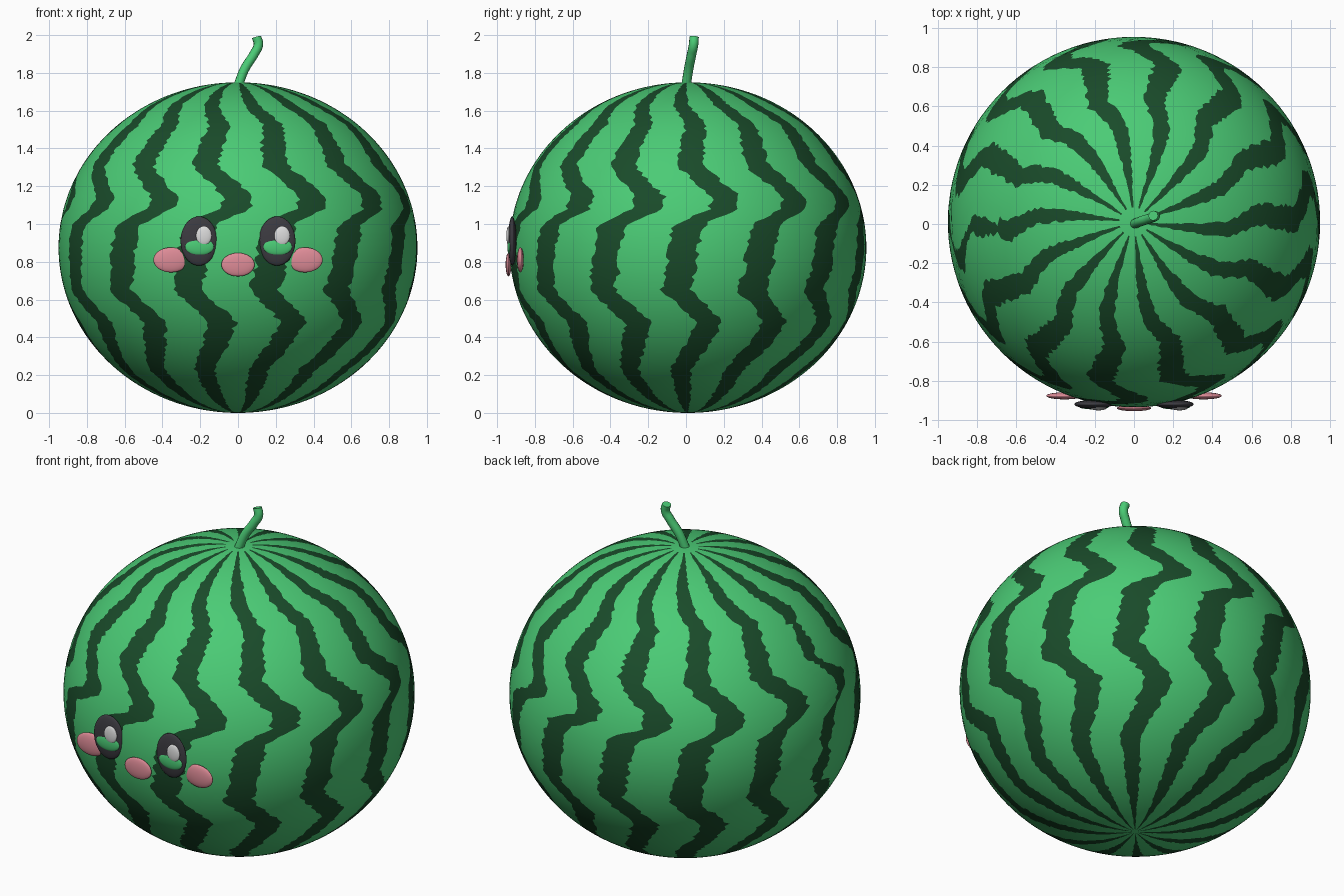
import bpy, bmesh, math, random
from mathutils import Vector

if "Cube" in bpy.data.objects:
    bpy.data.objects.remove(bpy.data.objects["Cube"])

random.seed(4)


def material(name, rgb):
    m = bpy.data.materials.new(name)
    m.diffuse_color = (*rgb, 1)
    m.use_nodes = True
    m.node_tree.nodes["Principled BSDF"].inputs["Base Color"].default_value = m.diffuse_color
    return m


LIGHT = material("light green", (0.07, 0.6, 0.18))
DARK = material("dark green", (0.01, 0.07, 0.023))
BLACK = material("charcoal", (0.045, 0.043, 0.052))
WHITE = material("soft white", (0.72, 0.72, 0.72))
PINK = material("pink", (0.73, 0.26, 0.31))


def finish(bm, name, *mats):
    bmesh.ops.recalc_face_normals(bm, faces=bm.faces)
    for f in bm.faces:
        f.smooth = True
    me = bpy.data.meshes.new(name)
    bm.to_mesh(me)
    bm.free()
    for m in mats:
        me.materials.append(m)
    ob = bpy.data.objects.new(name, me)
    bpy.context.collection.objects.link(ob)
    return ob


# Rind: rings twisted by a zigzag so the stripe edges follow mesh columns
RX, RY, RZ, CY = 0.95, 0.945, 0.875, 0.01
STRIPES, RINGS, COLS = 14, 160, 8
ZIGZAG = [(0, -16), (0.23, -16), (0.36, -9), (0.48, -5.5), (0.65, -17), (0.76, -15),
          (0.9, -14), (1.0, -12), (1.08, -1), (1.15, 0), (1.31, -12), (1.42, -11),
          (1.53, -9), (1.63, -17), (1.76, -20)]


def twist(z):
    for (z0, a0), (z1, a1) in zip(ZIGZAG, ZIGZAG[1:]):
        if z <= z1:
            return a0 + (a1 - a0) * (z - z0) / (z1 - z0)
    return ZIGZAG[-1][1]


def half_width(stripe, z, r):
    # the stripe on the left side is broken into narrow pieces
    if stripe == STRIPES - 3 and 0.6 < z < 1.48:
        return 0.01 + 0.14 * math.sqrt(abs(math.sin(math.pi * (z - 0.6) / 0.22)))
    return 0.19 * min(1, 0.6 + r)


bm = bmesh.new()
rings = []
for i in range(1, RINGS):
    lat = math.pi * i / RINGS
    z, r = RZ - RZ * math.cos(lat), math.sin(lat)
    ring = []
    for s in range(STRIPES):
        half = half_width(s, z, r)
        jag = min(0.04, half * 0.5)
        a = -half + random.uniform(-jag, jag)
        b = half + random.uniform(-jag, jag)
        fr = [a + (b - a) * k / 3 for k in range(3)]
        fr += [b + (0.81 - b) * k / 5 for k in range(5)]
        for f in fr:
            az = math.radians((s + f) * 360 / STRIPES + twist(z))
            ring.append(bm.verts.new((RX * r * math.sin(az), CY - RY * r * math.cos(az), z)))
    rings.append(ring)
n = STRIPES * COLS
for lo, hi in zip(rings, rings[1:]):
    z = (lo[0].co.z + hi[0].co.z) / 2
    for j in range(n):
        f = bm.faces.new((lo[j], lo[(j + 1) % n], hi[(j + 1) % n], hi[j]))
        f.material_index = int(j % COLS < 3 and z < 1.747)
for ring, z in ((rings[0], 0), (rings[-1], 2 * RZ)):
    pole = bm.verts.new((0, CY, z))
    for j in range(n):
        bm.faces.new((pole, ring[j], ring[(j + 1) % n]))
finish(bm, "rind", LIGHT, DARK)

# Stem: bent tube
curve = bpy.data.curves.new("stem", "CURVE")
curve.dimensions = "3D"
curve.bevel_depth = 0.025
curve.bevel_resolution = 4
curve.use_fill_caps = True
path = [(0, 0, 1.73), (0.035, 0.014, 1.82), (0.085, 0.03, 1.9), (0.108, 0.04, 1.95), (0.098, 0.043, 1.99)]
sp = curve.splines.new("BEZIER")
sp.bezier_points.add(len(path) - 1)
for p, co in zip(sp.bezier_points, path):
    p.co = co
    p.handle_left_type = p.handle_right_type = "AUTO"
curve.materials.append(LIGHT)
bpy.context.collection.objects.link(bpy.data.objects.new("stem", curve))


# Face: flattened ellipsoids
def button(name, centre, size, mat):
    bm = bmesh.new()
    bmesh.ops.create_uvsphere(bm, u_segments=40, v_segments=20, radius=1)
    for v in bm.verts:
        v.co = Vector([c + s * p for c, s, p in zip(centre, size, v.co)])
    finish(bm, name, mat)


for side, label in ((-1, "left"), (1, "right")):
    x = side * 0.207
    button(label + "_eye", (x, -0.92, 0.91), (0.097, 0.022, 0.13), BLACK)
    button(label + "_iris", (x + 0.003, -0.933, 0.88), (0.076, 0.013, 0.046), LIGHT)
    button(label + "_eye_highlight", (x + 0.026, -0.94, 0.938), (0.041, 0.011, 0.05), WHITE)
    button(label + "_cheek", (side * 0.355, -0.877, 0.81), (0.093, 0.018, 0.066), PINK)
button("mouth", (0, -0.94, 0.785), (0.088, 0.015, 0.062), PINK)
